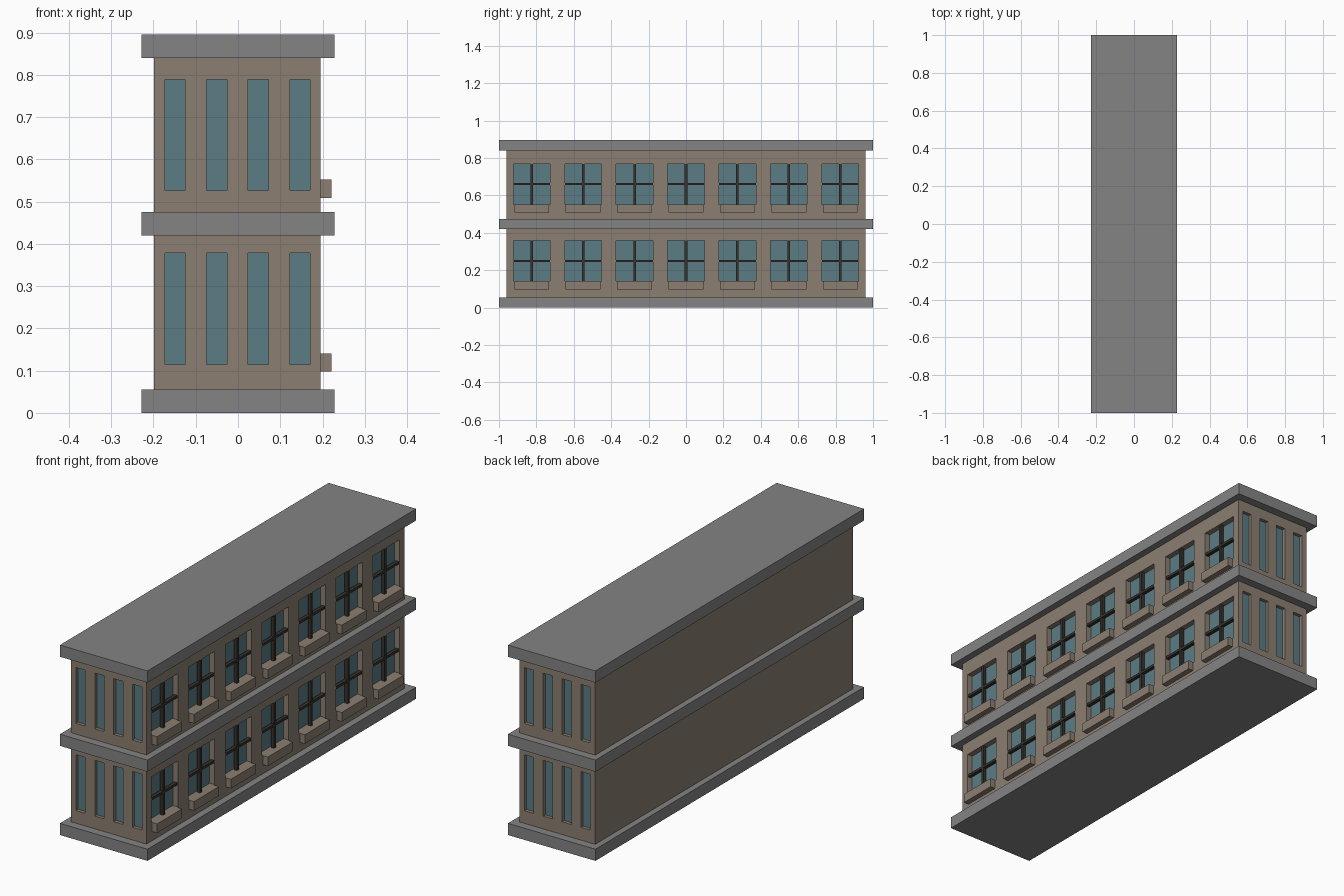
import bpy
import bmesh
from mathutils import Matrix

if "Cube" in bpy.data.objects:
    bpy.data.objects.remove(bpy.data.objects["Cube"])


def material(name, rgb):
    m = bpy.data.materials.new(name)
    m.diffuse_color = (*rgb, 1)
    m.use_nodes = True
    m.node_tree.nodes["Principled BSDF"].inputs["Base Color"].default_value = m.diffuse_color
    return m


STONE = material("stone", (0.26, 0.21, 0.165))
GLASS = material("glass", (0.105, 0.2, 0.235))
DARK = material("dark_frame", (0.04, 0.033, 0.027))
CONCRETE = material("concrete", (0.23, 0.23, 0.23))


def boxes(name, spans, mat=None):
    """One object made of boxes given as (x0, x1, y0, y1, z0, z1)."""
    bm = bmesh.new()
    for x0, x1, y0, y1, z0, z1 in spans:
        mid = Matrix.Translation(((x0 + x1) / 2, (y0 + y1) / 2, (z0 + z1) / 2))
        size = Matrix.Diagonal((x1 - x0, y1 - y0, z1 - z0, 1))
        bmesh.ops.create_cube(bm, size=1, matrix=mid @ size)
    mesh = bpy.data.meshes.new(name)
    bm.to_mesh(mesh)
    bm.free()
    obj = bpy.data.objects.new(name, mesh)
    bpy.context.collection.objects.link(obj)
    if mat:
        mesh.materials.append(mat)
    return obj


FLOOR = 0.411           # spacing of window rows
LEFT, RIGHT, END = -0.199, 0.195, 0.96
SIDE_DEPTH, END_DEPTH, PANE = 0.03, 0.02, 0.004
side_y = [-0.825 + 0.275 * i for i in range(7)]
end_x = [-0.149 + 0.0985 * i for i in range(4)]

# Floor slabs and roof
for name, z in (("base_slab", 0), ("middle_slab", 0.42), ("roof_slab", 0.84)):
    boxes(name, [(-0.228, 0.228, -1, 1, z, z + 0.055)], CONCRETE)

for level, label in enumerate(("lower", "upper")):
    dz = level * FLOOR
    cuts, panes, bars, sills = [], [], [], []

    # Wide windows along the right side
    z0, z1 = 0.141 + dz, 0.358 + dz
    zm = (z0 + z1) / 2
    back = RIGHT - SIDE_DEPTH
    for y in side_y:
        y0, y1 = y - 0.098, y + 0.098
        cuts.append((back, RIGHT + 0.05, y0, y1, z0, z1))
        panes.append((back - 0.002, back + PANE, y0, y1, z0, z1))
        bars.append((RIGHT - 0.019, RIGHT - 0.003, y - 0.007, y + 0.007, z0, z1))
        bars.append((RIGHT - 0.018, RIGHT - 0.002, y0, y1, zm - 0.006, zm + 0.006))
        sills.append((RIGHT - 0.005, 0.221, y - 0.093, y + 0.093, 0.098 + dz, z0))

    # Tall slit windows at both ends
    z0, z1 = 0.115 + dz, 0.378 + dz
    for x in end_x:
        x0, x1 = x - 0.024, x + 0.024
        for s in (-1, 1):
            back = END - END_DEPTH
            cuts.append((x0, x1, *sorted((s * back, s * (END + 0.05))), z0, z1))
            panes.append((x0, x1, *sorted((s * (back - 0.002), s * (back + PANE))), z0, z1))

    # Wall block with recessed openings
    wall = boxes(label + "_walls",
                 [(LEFT, RIGHT, -END, END, 0.055 + level * 0.42, 0.42 + level * 0.42)], STONE)
    cutter = boxes(label + "_cutter", cuts, STONE)
    cutter.hide_render = True
    mod = wall.modifiers.new("openings", "BOOLEAN")
    mod.operation = "DIFFERENCE"
    mod.solver = "EXACT"
    mod.object = cutter
    bpy.context.view_layer.objects.active = wall
    bpy.ops.object.modifier_apply(modifier=mod.name)
    bpy.data.objects.remove(cutter)

    boxes(label + "_window_glass", panes, GLASS)
    boxes(label + "_window_bars", bars, DARK)
    boxes(label + "_window_sills", sills, STONE)
